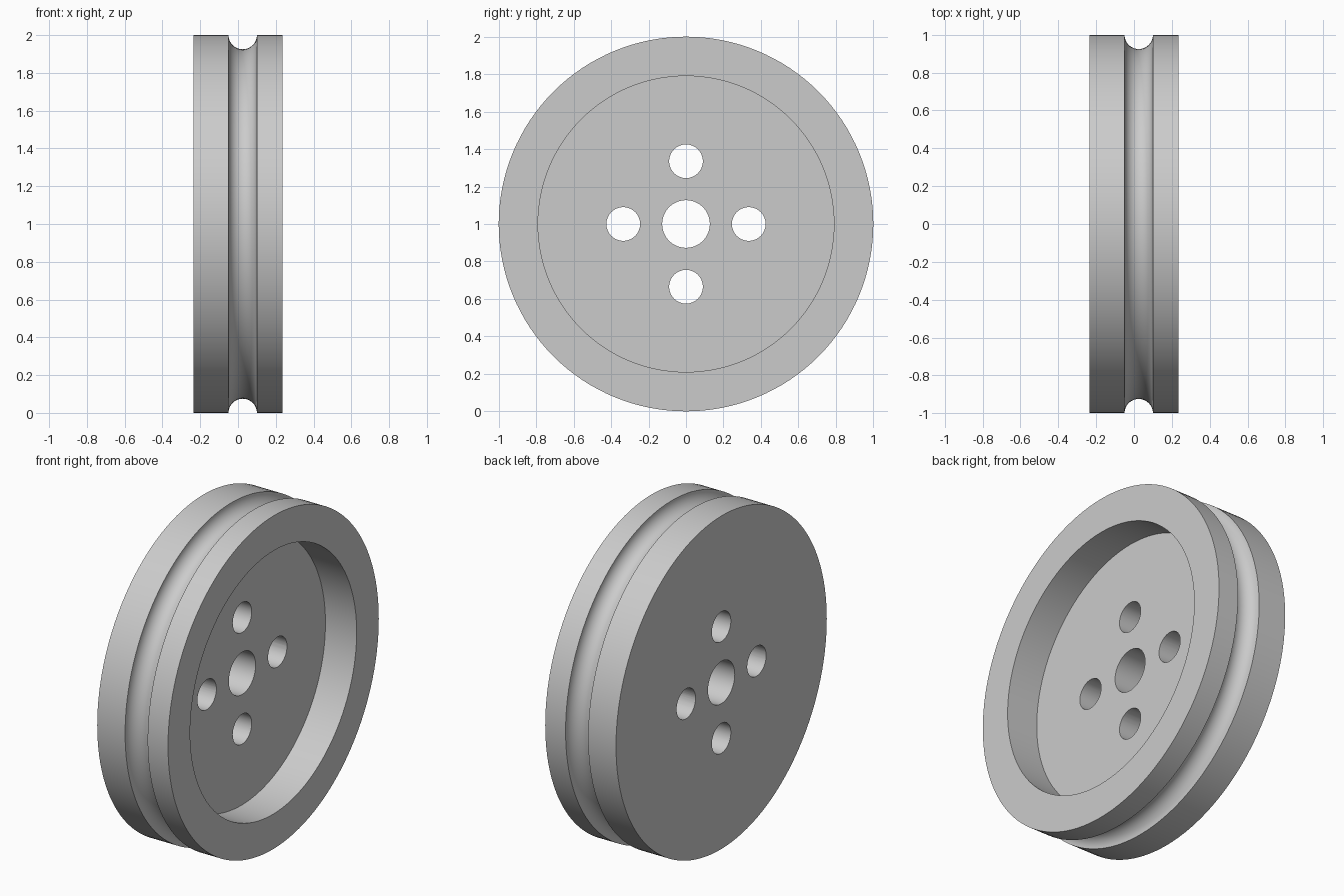
import bpy, bmesh
from math import pi, sin, cos, radians
from mathutils import Vector

cube = bpy.data.objects.get("Cube")
if cube:
    bpy.data.objects.remove(cube, do_unlink=True)

HALF = 0.235          # half thickness
FLOOR = 0.028         # face of the recessed web
CENTRE = Vector((0, 0, 1))

grey = bpy.data.materials.new("plain grey")
grey.use_nodes = True
colour = (0.6, 0.6, 0.6, 1)
grey.diffuse_color = colour
grey.node_tree.nodes["Principled BSDF"].inputs["Base Color"].default_value = colour


def lathe(name, profile, centre, steps):
    """Spin a closed (x, radius) profile about the x axis through centre."""
    bm = bmesh.new()
    verts = [bm.verts.new(centre + Vector((x, 0, r))) for x, r in profile]
    edges = [bm.edges.new((v, verts[i - 1])) for i, v in enumerate(verts)]
    bmesh.ops.spin(bm, geom=verts + edges, cent=centre, axis=(1, 0, 0),
                   angle=2 * pi, steps=steps, use_merge=True)
    bmesh.ops.remove_doubles(bm, verts=bm.verts, dist=1e-5)
    bmesh.ops.recalc_face_normals(bm, faces=bm.faces)
    mesh = bpy.data.meshes.new(name)
    bm.to_mesh(mesh)
    bm.free()
    obj = bpy.data.objects.new(name, mesh)
    bpy.context.collection.objects.link(obj)
    mesh.materials.append(grey)
    return obj


# Wheel section: bore, flat back, round rope groove, rim, recess
groove = [(0.025 - 0.075 * cos(pi * i / 24), 1 - 0.075 * sin(pi * i / 24))
          for i in range(25)]
section = ([(-HALF, 0.127), (-HALF, 1)] + groove +
           [(HALF, 1), (HALF, 0.79), (FLOOR, 0.79), (FLOOR, 0.127)])
wheel = lathe("pulley_wheel", section, CENTRE, 128)

# Four bolt holes through the web
for i in range(4):
    a = i * pi / 2
    bm = bmesh.new()
    bmesh.ops.create_cone(bm, cap_ends=True, segments=48, radius1=0.09,
                          radius2=0.09, depth=1)
    mesh = bpy.data.meshes.new("hole_cutter")
    bm.to_mesh(mesh)
    bm.free()
    cutter = bpy.data.objects.new("hole_cutter", mesh)
    bpy.context.collection.objects.link(cutter)
    cutter.rotation_euler = (0, pi / 2, 0)
    cutter.location = CENTRE + Vector((0, cos(a), sin(a))) * 0.335
    cutter.hide_render = True
    cut = wheel.modifiers.new("bolt_hole", 'BOOLEAN')
    cut.operation = 'DIFFERENCE'
    cut.solver = 'EXACT'
    cut.object = cutter
    bpy.context.view_layer.objects.active = wheel
    bpy.context.view_layer.update()
    bpy.ops.object.modifier_apply(modifier=cut.name)
    bpy.data.objects.remove(cutter, do_unlink=True)

# Smooth round surfaces, sharp rims
bpy.ops.object.select_all(action='DESELECT')
wheel.select_set(True)
bpy.context.view_layer.objects.active = wheel
bpy.ops.object.shade_smooth_by_angle(angle=radians(30))
